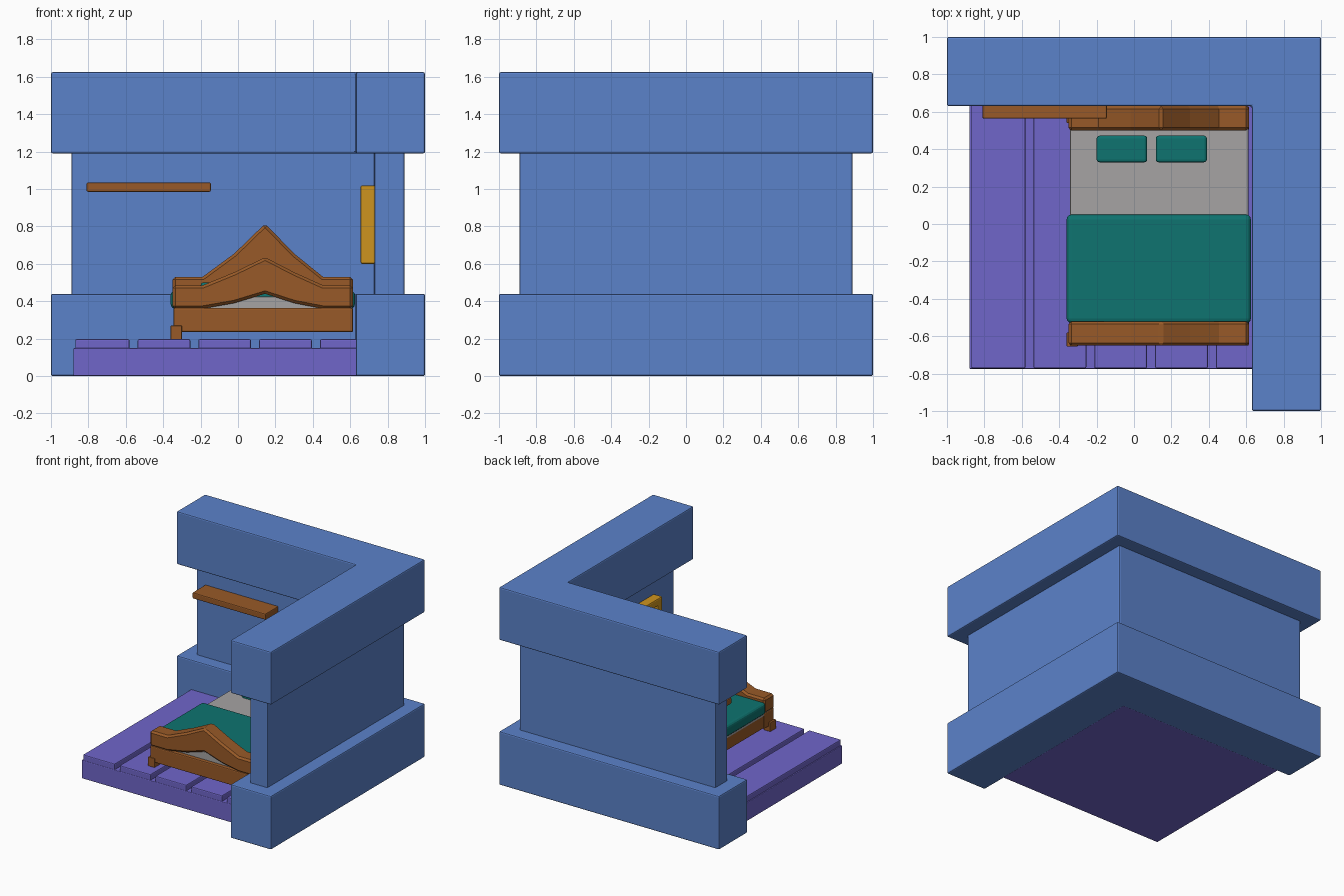
import bpy, bmesh

if "Cube" in bpy.data.objects:
    bpy.data.objects.remove(bpy.data.objects["Cube"])


def material(name, rgb):
    m = bpy.data.materials.new(name)
    m.diffuse_color = (*rgb, 1)
    m.use_nodes = True
    m.node_tree.nodes["Principled BSDF"].inputs["Base Color"].default_value = m.diffuse_color
    return m


BLUE = material("wall blue", (0.105, 0.223, 0.591))
PURPLE = material("floor purple", (0.162, 0.133, 0.591))
BROWN = material("wood brown", (0.314, 0.102, 0.021))
TEAL = material("bedding teal", (0.0044, 0.174, 0.162))
GREY = material("mattress grey", (0.381, 0.371, 0.366))
GOLD = material("window gold", (0.617, 0.296, 0.013))


def prism(name, points, axis, lo, hi, mat, bevel=0.01, segments=2):
    """Extrude a 2D outline: axis 'z' uses (x, y) points, axis 'y' uses (x, z)."""
    bm = bmesh.new()
    place = (lambda a, b, t: (a, b, t)) if axis == 'z' else (lambda a, b, t: (a, t, b))
    face = bm.faces.new([bm.verts.new(place(a, b, lo)) for a, b in points])
    ext = bmesh.ops.extrude_face_region(bm, geom=[face])
    moved = [v for v in ext["geom"] if isinstance(v, bmesh.types.BMVert)]
    bmesh.ops.translate(bm, verts=moved, vec=place(0, 0, hi - lo))
    bmesh.ops.recalc_face_normals(bm, faces=bm.faces)
    mesh = bpy.data.meshes.new(name)
    bm.to_mesh(mesh)
    bm.free()
    mesh.materials.append(mat)
    ob = bpy.data.objects.new(name, mesh)
    bpy.context.collection.objects.link(ob)
    if bevel:
        mod = ob.modifiers.new("soft edges", 'BEVEL')
        mod.width, mod.segments = bevel, segments
        mod.limit_method, mod.angle_limit = 'ANGLE', 0.8
    return ob


def box(name, x, y, z, mat, bevel=0.01, segments=2):
    pts = [(x[0], y[0]), (x[1], y[0]), (x[1], y[1]), (x[0], y[1])]
    return prism(name, pts, 'z', z[0], z[1], mat, bevel, segments)


def corner(name, outer, inner, z):
    """L-shaped wall course along the back and right sides."""
    pts = [(-outer, outer), (-outer, inner), (inner, inner),
           (inner, -outer), (outer, -outer), (outer, outer)]
    return prism(name, pts, 'z', z[0], z[1], BLUE)


# Walls: thick base and top courses, thinner middle
corner("wall_base", 1.0, 0.63, (0, 0.44))
corner("wall_middle", 0.89, 0.73, (0.42, 1.21))
corner("wall_top", 1.0, 0.63, (1.19, 1.625))

# Floor slab and planks
box("floor_slab", (-0.88, 0.64), (-0.775, 0.64), (0, 0.15), PURPLE, 0.006)
edges = [(-0.87, -0.58), (-0.537, -0.255), (-0.212, 0.07), (0.113, 0.395), (0.438, 0.64)]
for i, xs in enumerate(edges):
    box(f"floor_plank_{i + 1}", xs, (-0.772, 0.64), (0.14, 0.197), PURPLE, 0.008)


# Bed boards: peaked top, arched underside, separate lower rail
def bed_board(name, y, shoulder, middle, peak):
    xs = (-0.35, -0.19, -0.02, 0.145, 0.30, 0.455, 0.615)
    top = (shoulder, shoulder, middle, peak, middle, shoulder, shoulder)
    low = (0.36, 0.36, 0.39, 0.44, 0.39, 0.36, 0.36)
    outline = list(zip(xs, low)) + list(zip(xs, top))[::-1]
    prism(name, outline, 'y', y[0], y[1], BROWN, 0.015, 1)
    box(name + "_rail", (-0.345, 0.615), y, (0.235, 0.365), BROWN, 0.008)


bed_board("footboard", (-0.65, -0.52), 0.485, 0.555, 0.635)
bed_board("headboard", (0.5, 0.63), 0.53, 0.655, 0.815)
box("bed_frame", (-0.34, 0.612), (-0.53, 0.51), (0.24, 0.365), BROWN, 0.008)
box("front_leg", (-0.36, -0.30), (-0.655, -0.58), (0.195, 0.27), BROWN, 0.004)
box("back_leg", (-0.36, -0.30), (0.54, 0.61), (0.195, 0.27), BROWN, 0.004)

# Bedding
box("mattress", (-0.342, 0.612), (-0.62, 0.58), (0.34, 0.425), GREY, 0.006)
box("blanket", (-0.36, 0.625), (-0.53, 0.05), (0.36, 0.457), TEAL, 0.025, 3)
for i, xs in enumerate([(-0.2, 0.07), (0.117, 0.39)]):
    box(f"pillow_{i + 1}", xs, (0.33, 0.472), (0.41, 0.5), TEAL, 0.015, 3)

# Shelf on the back wall
box("shelf", (-0.81, -0.145), (0.563, 0.735), (0.985, 1.035), BROWN, 0.008)

# Window frame on the right wall
y0, y1, z0, z1, w = -0.63, 0.2, 0.6, 1.02, 0.06
fx = (0.655, 0.735)
box("window_sill", fx, (y0, y1), (z0, z0 + w), GOLD)
box("window_head", fx, (y0, y1), (z1 - w, z1), GOLD)
for name, y in (("front", y0), ("back", y1 - w)):
    box(f"window_{name}_post", fx, (y, y + w), (z0, z1), GOLD)
